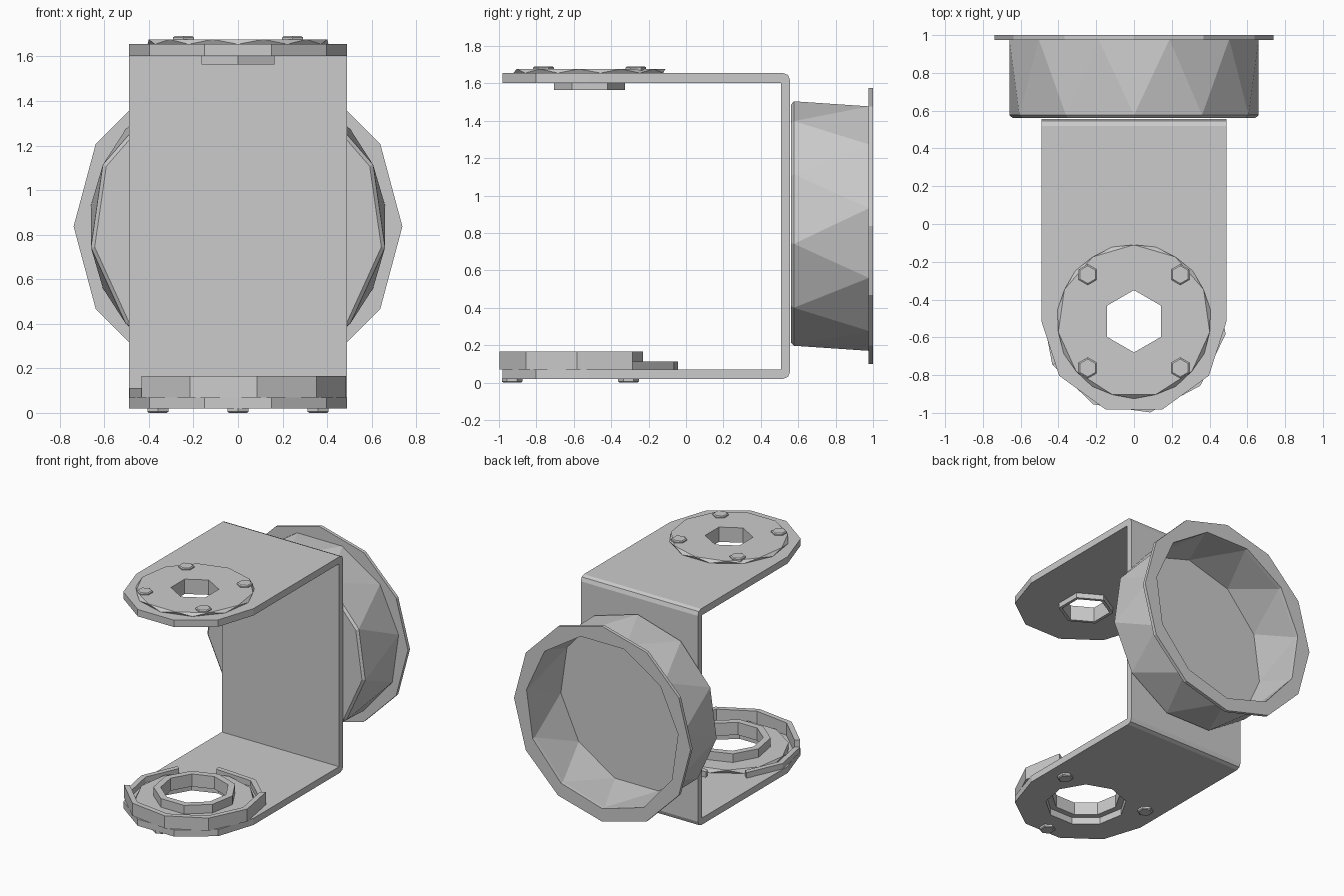
import bpy, bmesh
from math import cos, sin, radians

if "Cube" in bpy.data.objects:
    bpy.data.objects.remove(bpy.data.objects["Cube"])

CY = -0.515     # centre of the round plate ends
CZ = 0.837      # centre height of the cup


def make(name, verts, faces):
    me = bpy.data.meshes.new(name)
    me.from_pydata(verts, [], faces)
    bm = bmesh.new()
    bm.from_mesh(me)
    bmesh.ops.recalc_face_normals(bm, faces=bm.faces)
    bm.to_mesh(me)
    bm.free()
    ob = bpy.data.objects.new(name, me)
    bpy.context.collection.objects.link(ob)
    return ob


def prism(name, n, phase, rings, axis='Z', at=(0, CY)):
    """Stack of n-gons; ring = (position, radius, half-step twist 0/1)."""
    verts, faces = [], []
    for p, r, half in rings:
        for i in range(n):
            a = radians(phase + 360 * (i + half / 2) / n)
            u, v = at[0] + r * cos(a), at[1] + r * sin(a)
            verts.append((u, v, p) if axis == 'Z' else (u, p, v))
    for k in range(len(rings) - 1):
        for i in range(n):
            j = (i + 1) % n
            a, b, c, d = k * n + i, k * n + j, k * n + n + j, k * n + n + i
            if rings[k][2] == rings[k + 1][2]:
                faces.append((a, b, c, d))
            else:
                faces += [(a, b, d), (d, b, c)]
    faces.append(tuple(range(n)))
    faces.append(tuple(range(len(verts) - n, len(verts))))
    return make(name, verts, faces)


def extrude(name, pts, lo, hi, axis):
    """Extrude a 2D outline along X (points y,z) or Z (points x,y)."""
    n = len(pts)
    put = (lambda p, t: (t, *p)) if axis == 'X' else (lambda p, t: (*p, t))
    verts = [put(p, t) for t in (lo, hi) for p in pts]
    faces = [tuple(range(n)), tuple(range(n, 2 * n))]
    faces += [(i, (i + 1) % n, n + (i + 1) % n, n + i) for i in range(n)]
    return make(name, verts, faces)


def boolean(ob, cutter, op='DIFFERENCE'):
    cutter.hide_render = True
    m = ob.modifiers.new("cut", 'BOOLEAN')
    m.operation, m.solver, m.object = op, 'EXACT', cutter
    bpy.context.view_layer.objects.active = ob
    bpy.ops.object.modifier_apply(modifier=m.name)
    bpy.data.objects.remove(cutter)


def hole(ob, n, phase, r, lo, hi):
    boolean(ob, prism("cutter", n, phase, [(lo, r, 0), (hi, r, 0)]))


def arc_wall(name, a0, a1, n, r_in, r_out, lo, hi):
    ang = [radians(a0 + (a1 - a0) * i / n) for i in range(n + 1)]
    pts = [(r_out * cos(a), CY + r_out * sin(a)) for a in ang]
    pts += [(r_in * cos(a), CY + r_in * sin(a)) for a in reversed(ang)]
    return extrude(name, pts, lo, hi, 'Z')


# U-shaped bracket: bent strip trimmed to round ends
profile = [(-1.1, 0.02), (0.52, 0.02), (0.546, 0.031), (0.557, 0.06),
           (0.557, 1.615), (0.546, 1.644), (0.52, 1.655), (-1.1, 1.655),
           (-1.1, 1.603), (0.507, 1.603), (0.507, 0.07), (-1.1, 0.07)]
bracket = extrude("bracket", profile, -0.49, 0.49, 'X')
outline = [(0.6, 0.7), (-0.6, 0.7), (-0.6, CY)]
outline += [(0.49 * cos(radians(a)), CY + 0.49 * sin(radians(a)))
            for a in range(180, 361, 36)] + [(0.6, CY)]
boolean(bracket, extrude("trim", outline, -0.2, 2, 'Z'), 'INTERSECT')
hole(bracket, 6, 90, 0.165, 1.4, 1.8)
hole(bracket, 9, 90, 0.28, -0.1, 0.2)

# Top disc and the collar under the top plate
disc = prism("top_disc", 11, -90, [(1.655, 0.41, 0), (1.677, 0.405, 1)])
hole(disc, 6, 90, 0.165, 1.4, 1.8)
collar = prism("top_collar", 6, 90, [(1.565, 0.19, 0), (1.604, 0.19, 0)])
hole(collar, 6, 90, 0.165, 1.4, 1.8)

# Bottom seat: low disc, centre ring and stepped outer rim
seat = prism("bottom_disc", 11, -90, [(0.07, 0.41, 0), (0.1, 0.41, 1)])
hole(seat, 9, 90, 0.235, -0.1, 0.3)
ring = prism("bottom_ring", 9, 90, [(0.07, 0.285, 0), (0.165, 0.285, 0)])
hole(ring, 9, 90, 0.235, -0.1, 0.3)
arc_wall("rim_tall", -152, 28, 5, 0.45, 0.49, 0.07, 0.165)
arc_wall("rim_low_right", 28, 106, 2, 0.45, 0.49, 0.07, 0.112)
arc_wall("rim_low_left", 139, 208, 2, 0.45, 0.49, 0.07, 0.112)

# Screw heads
for sx in (-1, 1):
    for sy in (-1, 1):
        prism("top_screw", 6, 90, [(1.67, 0.055, 0), (1.685, 0.055, 0), (1.691, 0.047, 0)],
              at=(sx * 0.245, CY + sy * 0.247))
for a in (-90, 30, 150):
    prism("bottom_screw", 6, 90, [(0.0, 0.047, 0), (0.006, 0.055, 0), (0.022, 0.055, 0)],
          at=(0.415 * cos(radians(a)), CY + 0.415 * sin(radians(a))))

# Rear cup with flange
cup = prism("cup", 11, 90, [(0.562, 0.65, 0), (0.577, 0.667, 0), (0.978, 0.667, 1)],
            'Y', (0, CZ))
boolean(cup, prism("cutter", 11, 90, [(0.59, 0.64, 0), (0.975, 0.64, 1), (1.1, 0.64, 1)],
                   'Y', (0, CZ)))
flange = prism("cup_flange", 12, 0, [(0.975, 0.738, 0), (1.0, 0.738, 0)], 'Y', (0, CZ))
boolean(flange, prism("cutter", 11, -90, [(0.9, 0.64, 0), (1.1, 0.64, 0)], 'Y', (0, CZ)))
